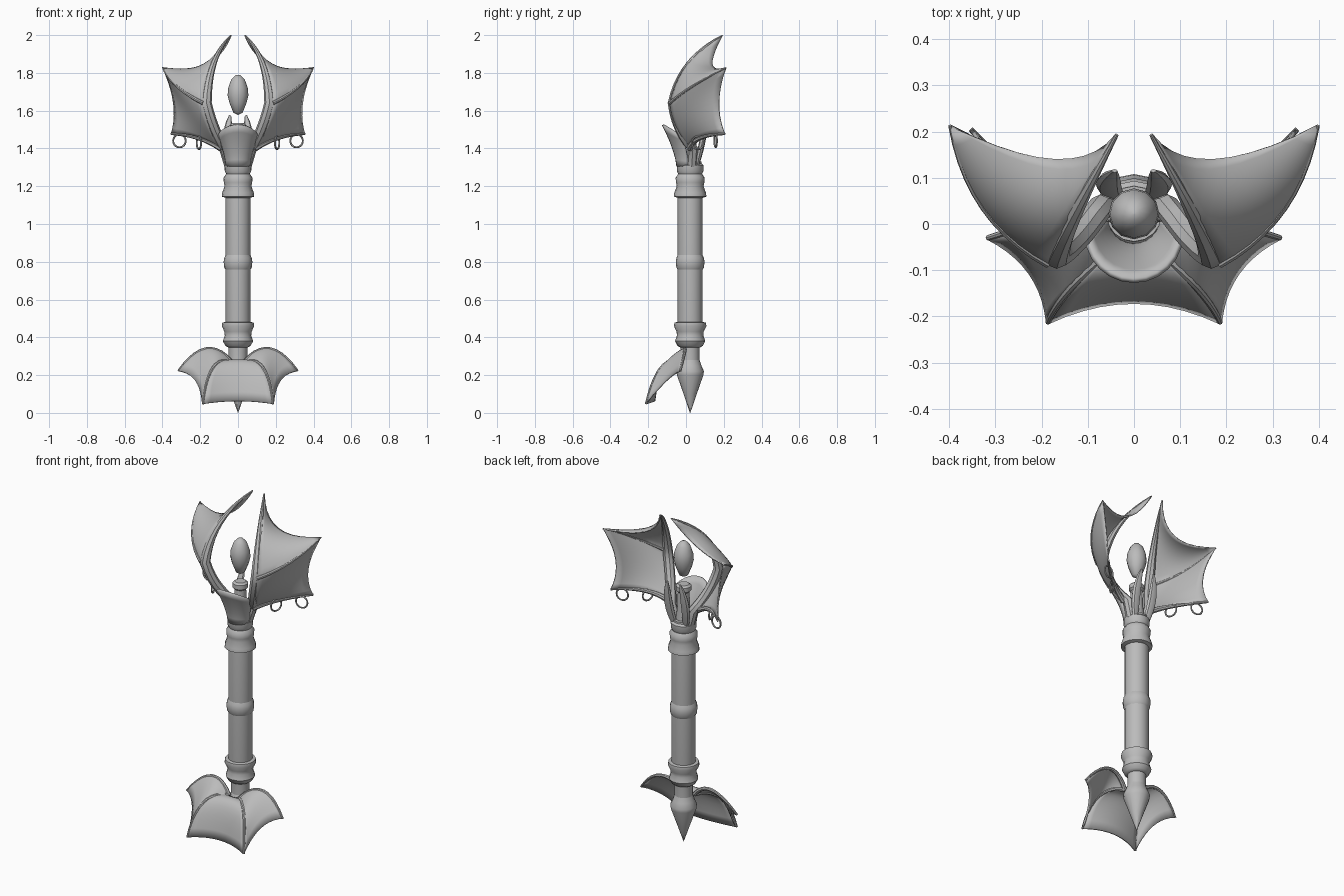
import bpy, bmesh
from math import sin, cos, pi, radians
from mathutils import Vector

cube = bpy.data.objects.get("Cube")
if cube:
    bpy.data.objects.remove(cube, do_unlink=True)

grey = bpy.data.materials.new("plain grey")
grey.use_nodes = True
grey.diffuse_color = (0.5, 0.5, 0.5, 1)
grey.node_tree.nodes["Principled BSDF"].inputs["Base Color"].default_value = (0.5, 0.5, 0.5, 1)

AXIS_Y = 0.022
parts = []


def finish(name, bm, mirror=False, thickness=0):
    bmesh.ops.remove_doubles(bm, verts=bm.verts, dist=0.0005)
    bmesh.ops.recalc_face_normals(bm, faces=bm.faces)
    mesh = bpy.data.meshes.new(name)
    bm.to_mesh(mesh)
    bm.free()
    mesh.materials.append(grey)
    ob = bpy.data.objects.new(name, mesh)
    bpy.context.collection.objects.link(ob)
    if mirror:
        ob.modifiers.new("Mirror", 'MIRROR').use_clip = False
    if thickness:
        mod = ob.modifiers.new("Solidify", 'SOLIDIFY')
        mod.thickness, mod.offset = thickness, 0
    parts.append(ob)
    return ob


def skin(bm, rows, closed=False):
    """Join rows of points into a sheet, or a tube if closed."""
    grid = [[bm.verts.new(p) for p in row] for row in rows]
    n = len(grid[0])
    for a, b in zip(grid, grid[1:]):
        for i in range(n if closed else n - 1):
            j = (i + 1) % n
            bm.faces.new((a[i], a[j], b[j], b[i]))
    if closed:
        bm.faces.new(grid[0][::-1])
        bm.faces.new(grid[-1])


def lathe(name, profile, sides=16):
    bm = bmesh.new()
    skin(bm, [[(max(r, 0.001) * cos(2 * pi * i / sides),
                AXIS_Y + max(r, 0.001) * sin(2 * pi * i / sides), z)
               for i in range(sides)] for r, z in profile], True)
    return finish(name, bm)


def arc(a, m, b):
    """Quadratic curve through three points."""
    a, m, b = Vector(a), Vector(m), Vector(b)
    return lambda t: a * (1 - t) * (1 - 2 * t) + m * 4 * t * (1 - t) + b * t * (2 * t - 1)


def patch(bm, bottom, top, left, right, n=10):
    """Curved sheet between four boundary curves."""
    rows = []
    for j in range(n + 1):
        v = j / n
        row = []
        for i in range(n + 1):
            u = i / n
            flat = (bottom(0) * (1 - u) + bottom(1) * u) * (1 - v) + (top(0) * (1 - u) + top(1) * u) * v
            row.append(bottom(u) * (1 - v) + top(u) * v + left(v) * (1 - u) + right(v) * u - flat)
        rows.append(row)
    skin(bm, rows)


def tube(bm, points, radii, sides=8, squash=1.0):
    rows = []
    for k, p in enumerate(points):
        d = (points[min(k + 1, len(points) - 1)] - points[max(k - 1, 0)]).normalized()
        s = d.cross(Vector((0, 1, 0))).normalized()
        w = d.cross(s)
        rows.append([p + radii[k] * (s * cos(2 * pi * i / sides) + w * squash * sin(2 * pi * i / sides))
                     for i in range(sides)])
    skin(bm, rows, True)


def taper(curve, r0, r1, n=10):
    """Points and radii for a tapering rib along a curve."""
    return [curve(i / n) for i in range(n + 1)], [r0 + (r1 - r0) * i / n for i in range(n + 1)]


# Handle with collars and lower spike
lathe("spike", [(0, 0), (0.035, 0.1), (0.07, 0.2), (0.073, 0.22), (0.06, 0.25), (0.05, 0.28)])
lathe("handle", [(0.05, 0.26), (0.05, 0.36), (0.066, 0.48), (0.066, 1.15), (0.06, 1.33)])
lathe("lower_collar", [(0.05, 0.345), (0.067, 0.355), (0.08, 0.38), (0.07, 0.41), (0.072, 0.43),
                       (0.086, 0.46), (0.083, 0.478), (0.064, 0.482)])
lathe("middle_ring", [(0.064, 0.755), (0.073, 0.77), (0.076, 0.8), (0.073, 0.82), (0.064, 0.84)])
lathe("upper_collar", [(0.064, 1.138), (0.086, 1.145), (0.084, 1.165), (0.071, 1.2), (0.075, 1.22),
                       (0.077, 1.245), (0.063, 1.265), (0.07, 1.28), (0.071, 1.31), (0.055, 1.325)])
lathe("centre_post", [(0.045, 1.3), (0.035, 1.4), (0.032, 1.49), (0.042, 1.5), (0.042, 1.525), (0.03, 1.535)])

# Floating egg
lathe("floating_egg", [(0, 1.577), (0.025, 1.59), (0.045, 1.64), (0.055, 1.68), (0.052, 1.72),
                       (0.036, 1.765), (0.015, 1.787), (0, 1.79)], 12)

# Front petal, flaring forward with an arched rim
bm = bmesh.new()
rows = []
for k in range(7):
    t = k / 6
    row = []
    for i in range(13):
        a = radians(-180 + 15 * i)
        r = 0.06 + 0.042 * t ** 1.5
        rim = 0.16 + 0.06 * sin(-a)
        row.append((r * cos(a), 0.015 - 0.035 * t ** 1.5 + r * sin(a), 1.305 + rim * t))
    rows.append(row)
skin(bm, rows)
finish("front_petal", bm, thickness=0.012)

# Back prongs
bm = bmesh.new()
prong = arc((0.035, 0.055, 1.3), (0.055, 0.085, 1.43), (0.042, 0.115, 1.575))
tube(bm, [prong(i / 8) for i in range(9)],
     [0.018, 0.022, 0.025, 0.027, 0.027, 0.026, 0.022, 0.016, 0.006], squash=0.6)
finish("back_prongs", bm, mirror=True)

# Upper wings: two membrane panels meeting at a bowed rib
root, kink, tip = (0.09, 0.02, 1.4), (0.185, -0.085, 1.64), (0.037, 0.193, 1.998)
outer, corner = (0.398, 0.213, 1.828), (0.353, 0.205, 1.477)
spine_low = arc(root, (0.145, -0.05, 1.51), kink)
spine_high = arc(kink, (0.138, 0.01, 1.85), tip)
rib = arc(kink, (0.325, 0.035, 1.73), outer)
lower_rib = arc(root, (0.21, 0.075, 1.455), corner)
bm = bmesh.new()
patch(bm, rib, arc(tip, (0.17, 0.14, 1.845), outer), spine_high, lambda t: Vector(outer))
patch(bm, lower_rib, rib, spine_low, arc(corner, (0.34, 0.175, 1.64), outer))
finish("wing_membranes", bm, mirror=True, thickness=0.008)

bm = bmesh.new()
inset = Vector((-0.018, 0.016, 0))
spine = [Vector((0.045, 0.03, 1.31))]
spine += [spine_low(i / 6) + inset for i in range(6)]
spine += [spine_high(i / 10) + inset * (1 - i / 10) for i in range(11)]
count = len(spine) - 1
tube(bm, spine, [0.004 + 0.024 * min(1, 1.7 * (1 - k / count)) for k in range(count + 1)])
finish("wing_spines", bm, mirror=True)

bm = bmesh.new()
tube(bm, *taper(rib, 0.011, 0.004))
tube(bm, *taper(lower_rib, 0.017, 0.006))
finish("wing_ribs", bm, mirror=True)

# Rings hanging from the lower wing ribs
for name, centre, turn in (("inner_rings", Vector((0.207, 0.063, 1.43)), pi / 2 - 0.35),
                           ("outer_rings", Vector((0.31, 0.157, 1.44)), 0.2)):
    bm = bmesh.new()
    u, w = Vector((cos(turn), sin(turn), 0)), Vector((-sin(turn), cos(turn), 0))
    rows = []
    for i in range(25):
        a = 2 * pi * i / 24
        out = u * cos(a) + Vector((0, 0, 1)) * sin(a)
        rows.append([centre + out * (0.034 + 0.005 * cos(b * pi / 3)) + w * 0.005 * sin(b * pi / 3)
                     for b in range(7)])
    skin(bm, rows)
    finish(name, bm, mirror=True)

# Lower fan: one front panel and a panel on each side
hub, claw, side_tip = (0.035, -0.035, 0.268), (0.186, -0.212, 0.047), (0.316, -0.03, 0.222)
hub_right, claw_right = [(-p[0], p[1], p[2]) for p in (hub, claw)]
claw_rib = arc(hub, (0.135, -0.135, 0.235), claw)
claw_rib_right = arc(hub_right, (-0.135, -0.135, 0.235), claw_right)
arch_rib = arc(hub, (0.17, -0.005, 0.338), side_tip)
bm = bmesh.new()
patch(bm, claw_rib_right, claw_rib, arc(hub_right, (0, -0.05, 0.27), hub),
      arc(claw_right, (0, -0.168, 0.062), claw))
finish("fan_front_panel", bm, thickness=0.01)
bm = bmesh.new()
patch(bm, claw_rib, arch_rib, lambda t: Vector(hub), arc(claw, (0.225, -0.105, 0.17), side_tip))
finish("fan_side_panels", bm, mirror=True, thickness=0.01)
bm = bmesh.new()
tube(bm, *taper(claw_rib, 0.012, 0.006))
tube(bm, *taper(arch_rib, 0.013, 0.006))
finish("fan_ribs", bm, mirror=True)

# Smooth shading with crisp edges
bpy.ops.object.select_all(action='DESELECT')
for ob in parts:
    ob.select_set(True)
bpy.context.view_layer.objects.active = parts[0]
bpy.ops.object.shade_smooth_by_angle(angle=radians(40))
